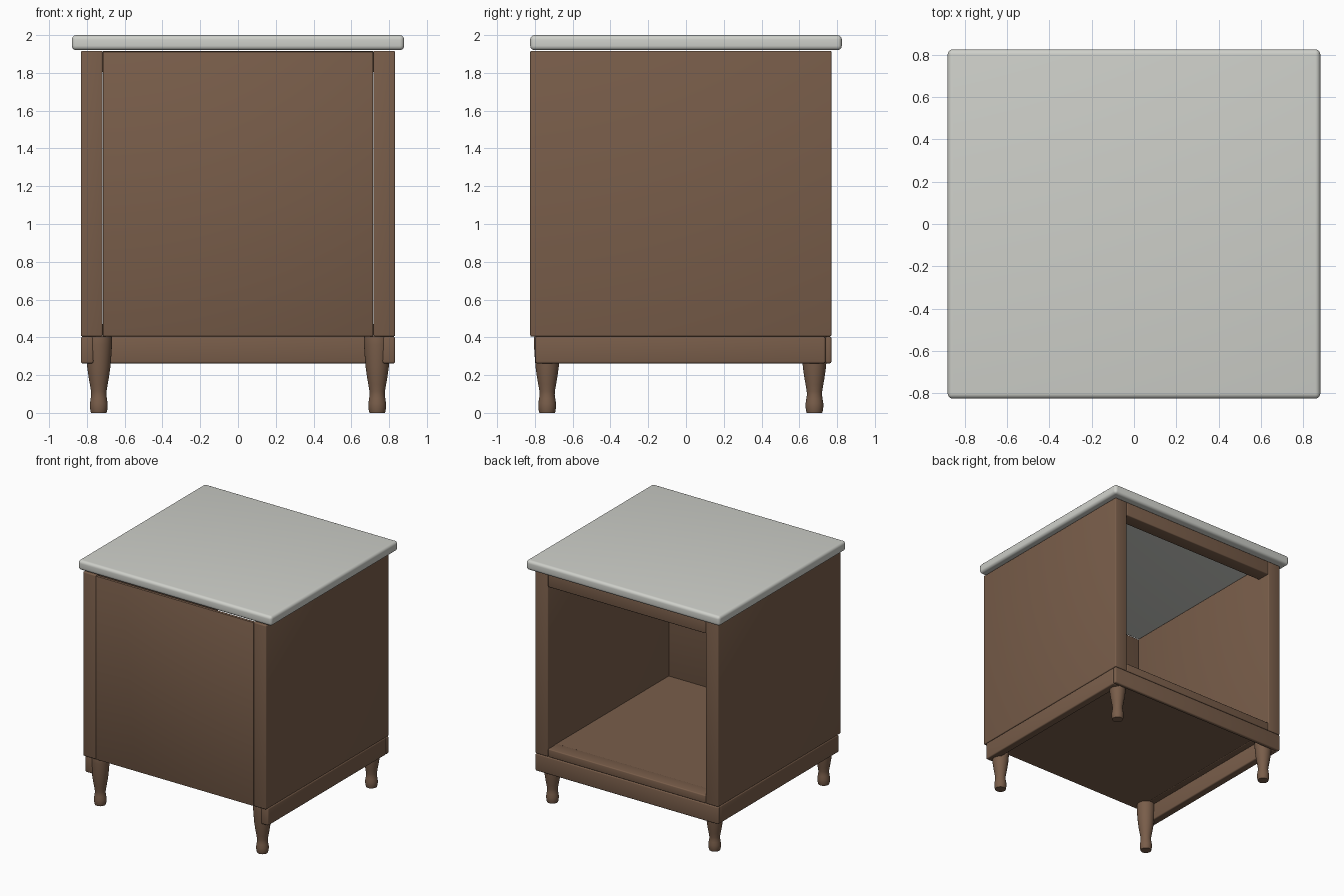
import bpy, bmesh, math

if "Cube" in bpy.data.objects:
    bpy.data.objects.remove(bpy.data.objects["Cube"])


def material(name, color):
    m = bpy.data.materials.new(name)
    m.diffuse_color = color
    m.use_nodes = True
    m.node_tree.nodes["Principled BSDF"].inputs["Base Color"].default_value = m.diffuse_color
    return m


WOOD = material("wood", (0.19, 0.11, 0.068, 1))
STONE = material("stone", (0.62, 0.63, 0.59, 1))


def finish(bm, name, mat):
    bmesh.ops.recalc_face_normals(bm, faces=bm.faces)
    me = bpy.data.meshes.new(name)
    bm.to_mesh(me)
    bm.free()
    ob = bpy.data.objects.new(name, me)
    bpy.context.collection.objects.link(ob)
    me.materials.append(mat)
    bpy.context.view_layer.objects.active = ob
    bpy.ops.object.select_all(action='DESELECT')
    ob.select_set(True)
    bpy.ops.object.shade_smooth_by_angle(angle=math.radians(35))
    return ob


def box(name, x, y, z, bevel=0.008, segments=3, mat=WOOD):
    """Rounded board given its (min, max) on each axis."""
    bm = bmesh.new()
    bmesh.ops.create_cube(bm, size=1)
    for v in bm.verts:
        v.co = [r[0] if c < 0 else r[1] for c, r in zip(v.co, (x, y, z))]
    if bevel:
        bmesh.ops.bevel(bm, geom=bm.edges[:], offset=bevel, segments=segments,
                        profile=0.5, affect='EDGES')
    return finish(bm, name, mat)


def turned(name, profile, x, y, sides=32):
    """Capped lathe of (radius, z) points."""
    bm = bmesh.new()
    rings = [[bm.verts.new((x + r * math.cos(2 * math.pi * i / sides),
                            y + r * math.sin(2 * math.pi * i / sides), z))
              for i in range(sides)] for r, z in profile]
    for a, b in zip(rings, rings[1:]):
        for i in range(sides):
            j = (i + 1) % sides
            bm.faces.new((a[i], a[j], b[j], b[i]))
    bm.faces.new(rings[0])
    bm.faces.new(rings[-1])
    return finish(bm, name, WOOD)


BOTTOM, TOP = 0.405, 1.917
FRONT, BACK = -0.825, 0.77

# Stone top
box("top_slab", (-0.88, 0.88), (-0.825, 0.825), (1.92, 2.0), 0.024, 5, STONE)

# Thick sides and side aprons
for s, side in ((-1, "left"), (1, "right")):
    box(side + "_side", sorted((s * 0.717, s * 0.832)), (FRONT, BACK), (BOTTOM, TOP))
    box(side + "_apron", sorted((s * 0.765, s * 0.832)), (-0.797, 0.738),
        (0.262, 0.404), 0.01)

# Front panel, floor, and rails framing the open back
box("front_panel", (-0.716, 0.716), (-0.824, -0.80), (BOTTOM, 1.912), 0.003, 2)
box("floor", (-0.717, 0.717), (-0.802, 0.68), (BOTTOM, 0.470), 0)
box("back_bottom_rail", (-0.717, 0.717), (0.655, BACK), (BOTTOM, 0.471))
box("back_top_rail", (-0.717, 0.717), (0.655, BACK), (1.80, TOP))
box("back_apron", (-0.832, 0.832), (0.738, BACK), (0.262, 0.404), 0.01)

# Turned legs
LEG = [(0.041, 0), (0.044, 0.01), (0.047, 0.03), (0.047, 0.05), (0.043, 0.075),
       (0.040, 0.095), (0.041, 0.115), (0.047, 0.15), (0.054, 0.19),
       (0.061, 0.24), (0.066, 0.30), (0.070, 0.36), (0.070, 0.39), (0.068, 0.406)]
for y, end in ((-0.735, "front"), (0.68, "back")):
    for x, side in ((-0.737, "left"), (0.737, "right")):
        turned(f"{end}_{side}_leg", LEG, x, y)
